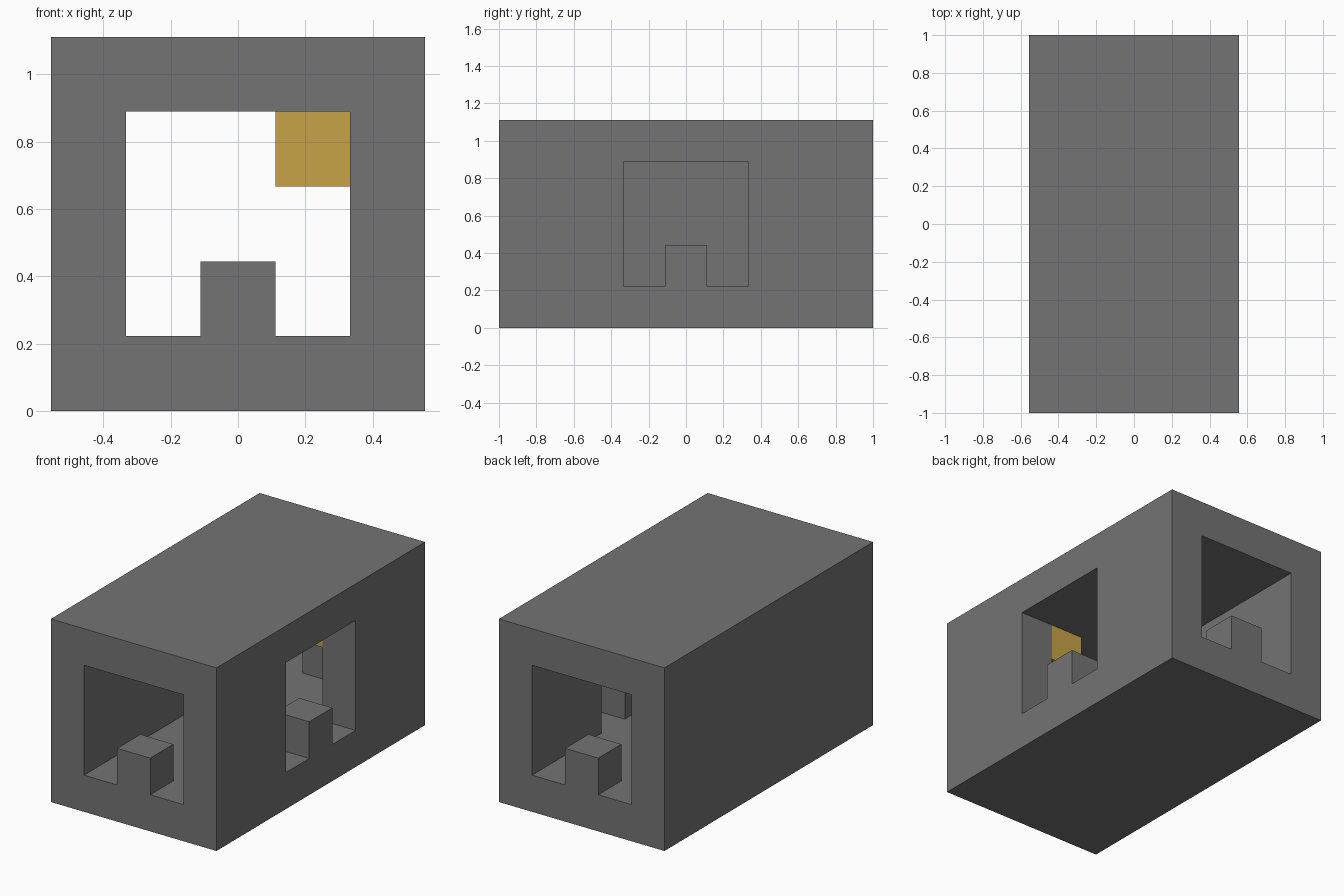
import bpy
import bmesh
from mathutils import Matrix, Vector

default = bpy.data.objects.get("Cube")
if default:
    bpy.data.objects.remove(default, do_unlink=True)

U = 2 / 9  # one block; the whole hut is 5 x 9 x 5 blocks


def material(name, color):
    mat = bpy.data.materials.new(name)
    mat.use_nodes = True
    mat.diffuse_color = color
    mat.node_tree.nodes["Principled BSDF"].inputs["Base Color"].default_value = color
    return mat


def box(name, center, size, mat):
    """Box given in block units."""
    bm = bmesh.new()
    bmesh.ops.create_cube(bm, size=U, matrix=Matrix.Diagonal((*size, 1)))
    mesh = bpy.data.meshes.new(name)
    bm.to_mesh(mesh)
    bm.free()
    mesh.materials.append(mat)
    obj = bpy.data.objects.new(name, mesh)
    obj.location = Vector(center) * U
    bpy.context.collection.objects.link(obj)
    return obj


def cut(target, cutter):
    cutter.hide_render = True
    bpy.context.view_layer.update()
    mod = target.modifiers.new("opening", "BOOLEAN")
    mod.operation = "DIFFERENCE"
    mod.solver = "EXACT"
    mod.object = cutter
    bpy.context.view_layer.objects.active = target
    bpy.ops.object.modifier_apply(modifier=mod.name)
    bpy.data.objects.remove(cutter, do_unlink=True)


stone = material("stone grey", (0.174, 0.174, 0.174, 1))
gold = material("lamp gold", (0.57, 0.365, 0.065, 1))

# Hollow shell: a passage from front to back and a doorway in the left wall
shell = box("shell", (0, 0, 2.5), (5, 9, 5), stone)
cut(shell, box("passage_cutter", (0, 0, 2.5), (3, 10, 3), stone))
cut(shell, box("doorway_cutter", (2, 0, 2.5), (3, 3, 3), stone))

# One raised block in the middle of each doorway
for name, x, y in (("front", 0, -4), ("back", 0, 4), ("left", 2, 0)):
    box(name + "_threshold_block", (x, y, 1.5), (1, 1, 1), stone)

# Lamps under the ceiling on both sides of the left doorway
for name, side in (("front", -1), ("back", 1)):
    box(name + "_lamp", (1, 2 * side, 3.5), (1, 1, 1), gold)
